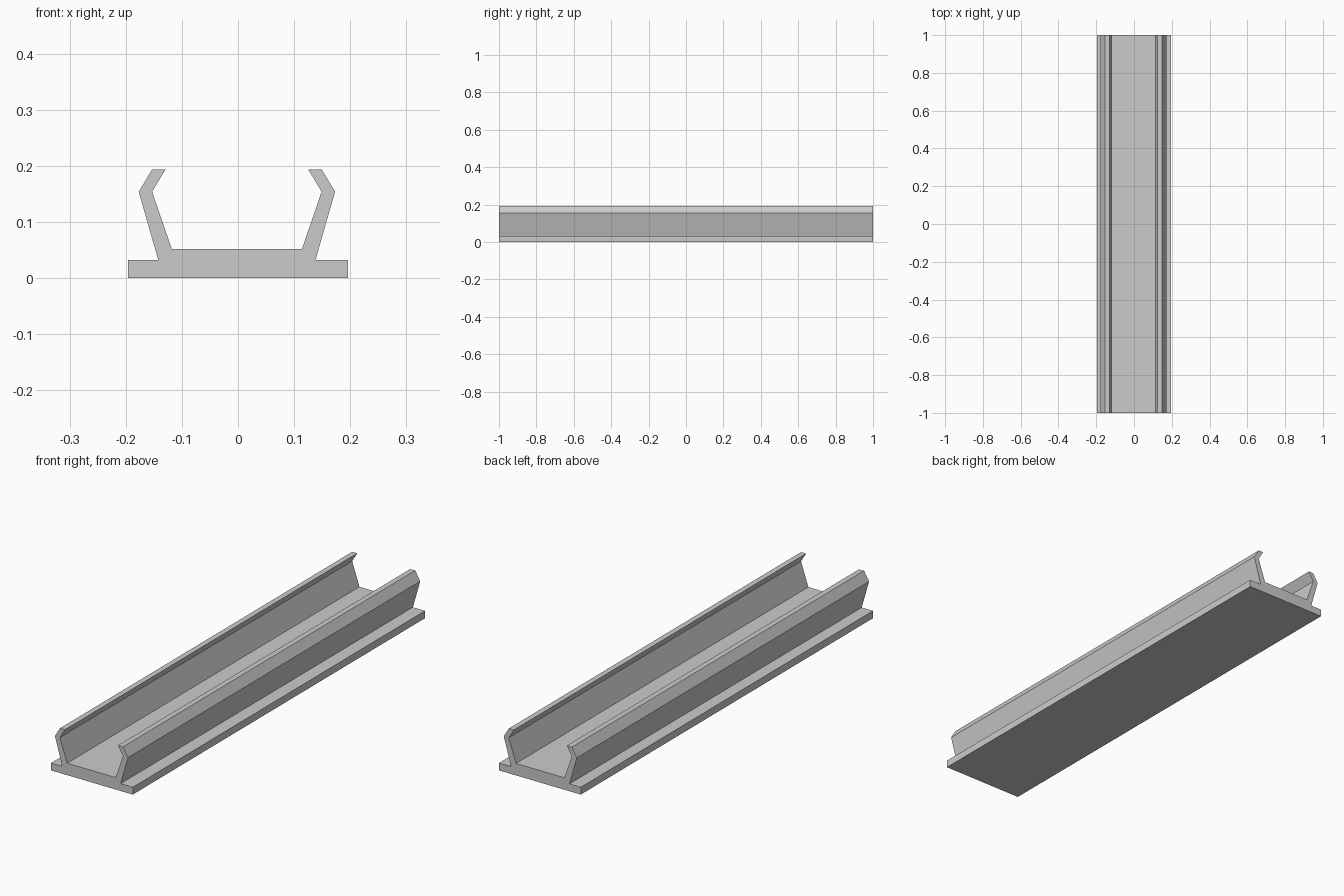
import bpy
import bmesh
from mathutils import Vector

cube = bpy.data.objects.get("Cube")
if cube:
    bpy.data.objects.remove(cube, do_unlink=True)

LENGTH = 2.0
CLIP_SHIFT = -0.002  # the clip walls sit slightly off the base centre

# Single light grey plastic
grey = bpy.data.materials.new("light grey")
grey.use_nodes = True
colour = (0.6, 0.6, 0.6, 1)
grey.diffuse_color = colour
grey.node_tree.nodes["Principled BSDF"].inputs["Base Color"].default_value = colour

# Half cross-section: flange, then clip wall with its inward lip, then floor
flange = [(0.196, 0), (0.196, 0.032)]
clip = [(0.14, 0.032), (0.175, 0.154), (0.151, 0.194),
        (0.127, 0.194), (0.151, 0.154), (0.116, 0.052)]


def half(side):
    return ([(side * x, z) for x, z in flange]
            + [(side * x + CLIP_SHIFT, z) for x, z in clip])


# Channel: full outline extruded along its length
outline = half(1) + half(-1)[::-1]
bm = bmesh.new()
verts = [bm.verts.new((x, -LENGTH / 2, z)) for x, z in outline]
end = bm.faces.new(verts)
result = bmesh.ops.extrude_face_region(bm, geom=[end], use_keep_orig=True)
moved = [v for v in result["geom"] if isinstance(v, bmesh.types.BMVert)]
bmesh.ops.translate(bm, verts=moved, vec=Vector((0, LENGTH, 0)))
bmesh.ops.recalc_face_normals(bm, faces=bm.faces)

mesh = bpy.data.meshes.new("clip_channel")
bm.to_mesh(mesh)
bm.free()
mesh.materials.append(grey)
channel = bpy.data.objects.new("clip_channel", mesh)
bpy.context.collection.objects.link(channel)
